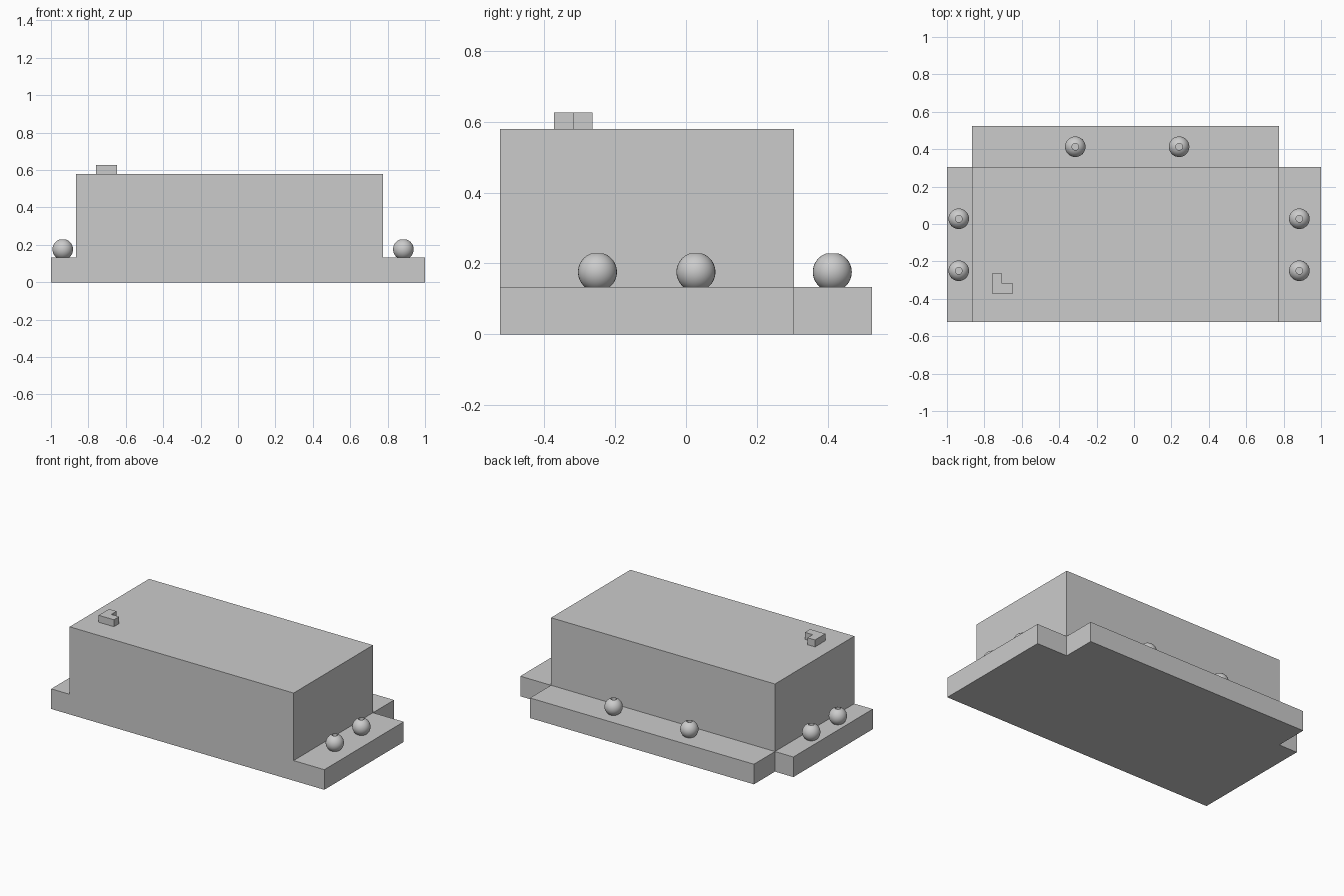
import bpy, bmesh, math
from mathutils import Vector

if "Cube" in bpy.data.objects:
    bpy.data.objects.remove(bpy.data.objects["Cube"], do_unlink=True)

grey = bpy.data.materials.new("plain_grey")
grey.use_nodes = True
grey.diffuse_color = (0.6, 0.6, 0.6, 1)
grey.node_tree.nodes["Principled BSDF"].inputs["Base Color"].default_value = (0.6, 0.6, 0.6, 1)

LEDGE_Z, TOP_Z = 0.133, 0.58


def finish(bm, name):
    bmesh.ops.recalc_face_normals(bm, faces=bm.faces)
    mesh = bpy.data.meshes.new(name)
    bm.to_mesh(mesh)
    bm.free()
    mesh.materials.append(grey)
    obj = bpy.data.objects.new(name, mesh)
    bpy.context.collection.objects.link(obj)
    return obj


def raise_faces(bm, faces, height):
    new = bmesh.ops.extrude_face_region(bm, geom=faces)["geom"]
    bmesh.ops.translate(bm, vec=(0, 0, height),
                        verts=[g for g in new if isinstance(g, bmesh.types.BMVert)])
    return [g for g in new if isinstance(g, bmesh.types.BMFace)]


# Block with a low ledge on the left, right and back, raised from a T-shaped floor
xs, ys = (-1.0, -0.865, 0.775, 1.0), (-0.525, 0.305, 0.525)
bm = bmesh.new()
grid = {(i, j): bm.verts.new((xs[i], ys[j], 0))
        for i in range(4) for j in range(3) if j < 2 or i in (1, 2)}
floor = [bm.faces.new([grid[i, j], grid[i + 1, j], grid[i + 1, j + 1], grid[i, j + 1]])
         for i, j in ((0, 0), (1, 0), (2, 0), (1, 1))]
tops = raise_faces(bm, floor, LEDGE_Z)
middle = Vector(((xs[1] + xs[2]) / 2, (ys[0] + ys[1]) / 2, LEDGE_Z))
centre = min(tops, key=lambda f: (f.calc_center_median() - middle).length)
raise_faces(bm, [centre], TOP_Z - LEDGE_Z)
bmesh.ops.recalc_face_normals(bm, faces=bm.faces)
bmesh.ops.dissolve_limit(bm, angle_limit=0.01, verts=bm.verts, edges=bm.edges)
finish(bm, "stepped_block")

# Small corner-shaped marker on the roof
bm = bmesh.new()
x0, x1, x2, y0, y1, y2 = -0.76, -0.705, -0.648, -0.372, -0.318, -0.264
outline = [(x0, y0), (x2, y0), (x2, y1), (x1, y1), (x1, y2), (x0, y2)]
raise_faces(bm, [bm.faces.new([bm.verts.new((x, y, TOP_Z)) for x, y in outline])], 0.046)
finish(bm, "roof_marker")


# Round beads with an upright bore, resting in the ledges
def bead(name, x, y, radius=0.055, bore=0.018, steps=20):
    bm = bmesh.new()
    a = math.asin(bore / radius)
    angles = [a + (math.pi - 2 * a) * k / steps for k in range(steps + 1)]
    verts = [bm.verts.new((radius * math.sin(t), 0, radius * math.cos(t))) for t in angles]
    edges = [bm.edges.new((verts[k], verts[(k + 1) % len(verts)])) for k in range(len(verts))]
    bmesh.ops.spin(bm, geom=verts + edges, cent=(0, 0, 0), axis=(0, 0, 1),
                   angle=math.tau, steps=32, use_merge=True)
    bmesh.ops.remove_doubles(bm, verts=bm.verts, dist=1e-5)
    obj = finish(bm, name)
    obj.location = (x, y, 0.176)
    bpy.ops.object.select_all(action="DESELECT")
    obj.select_set(True)
    bpy.context.view_layer.objects.active = obj
    bpy.ops.object.shade_smooth_by_angle(angle=math.radians(35))


for side, x in (("right", -0.937), ("left", 0.884)):
    for place, y in (("front", -0.25), ("rear", 0.028)):
        bead(f"{side}_{place}_bead", x, y)
for side, x in (("right", -0.314), ("left", 0.241)):
    bead(f"back_{side}_bead", x, 0.413)
